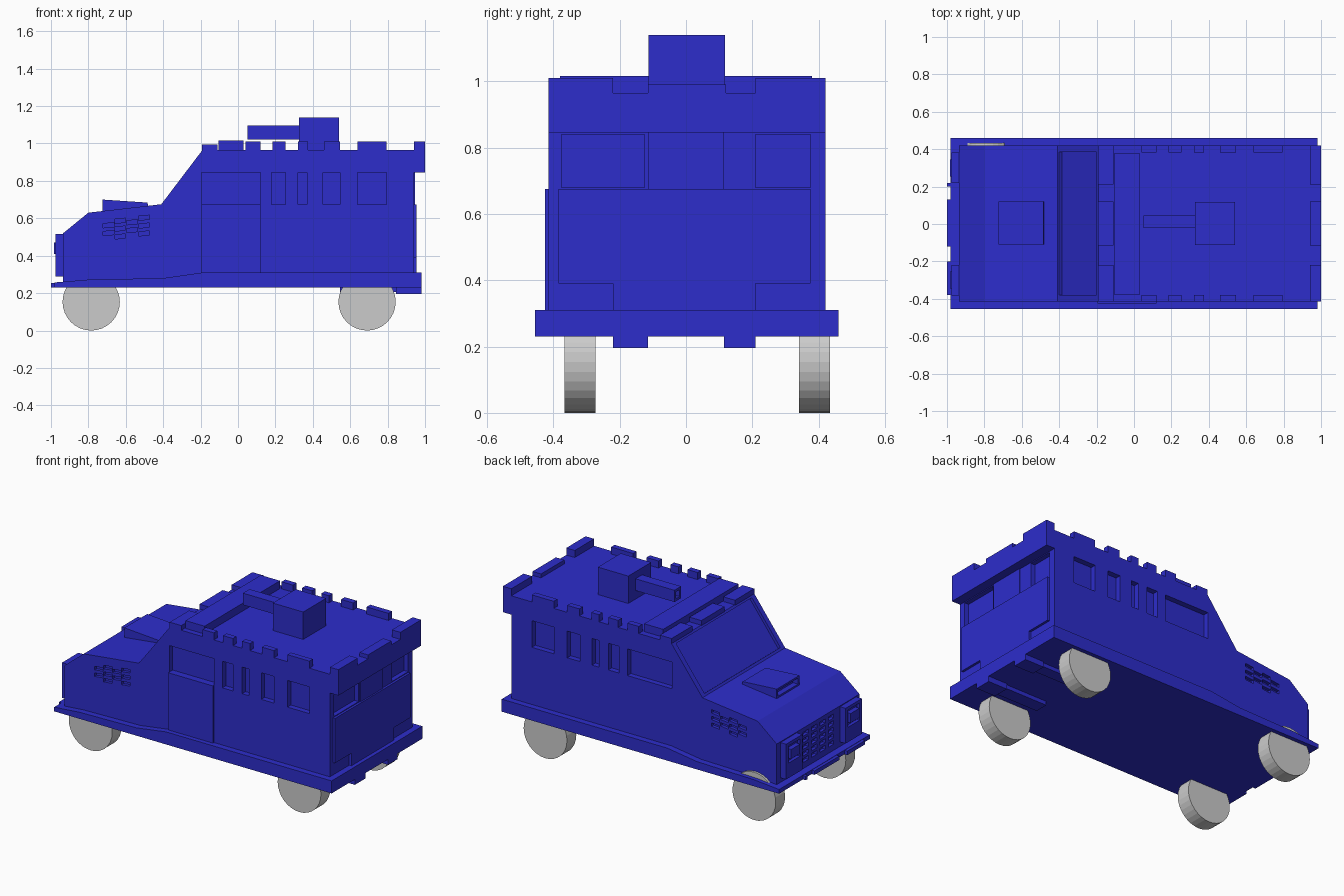
import bpy, bmesh, math
from mathutils import Matrix, Vector

if "Cube" in bpy.data.objects:
    bpy.data.objects.remove(bpy.data.objects["Cube"])


def material(name, rgb):
    m = bpy.data.materials.new(name)
    m.diffuse_color = (*rgb, 1)
    m.use_nodes = True
    m.node_tree.nodes["Principled BSDF"].inputs["Base Color"].default_value = m.diffuse_color
    return m


BLUE = material("blue_paint", (0.026, 0.026, 0.60))
GREY = material("wheel_grey", (0.60, 0.60, 0.60))


def finish(bm, name, mat=BLUE):
    bmesh.ops.recalc_face_normals(bm, faces=bm.faces)
    me = bpy.data.meshes.new(name)
    bm.to_mesh(me)
    bm.free()
    me.materials.append(mat)
    ob = bpy.data.objects.new(name, me)
    bpy.context.collection.objects.link(ob)
    return ob


def add_box(bm, x0, x1, y0, y1, z0, z1):
    size = Matrix.Diagonal((x1 - x0, y1 - y0, z1 - z0, 1))
    mid = Matrix.Translation(((x0 + x1) / 2, (y0 + y1) / 2, (z0 + z1) / 2))
    return bmesh.ops.create_cube(bm, size=1, matrix=mid @ size)["verts"]


def boxes(name, *specs):
    bm = bmesh.new()
    for s in specs:
        add_box(bm, *s)
    return finish(bm, name)


def extrude(name, profile, y0, y1):
    """Extrude an x-z outline from y0 to y1."""
    bm = bmesh.new()
    f = bm.faces.new([bm.verts.new((x, y0, z)) for x, z in profile])
    r = bmesh.ops.extrude_face_region(bm, geom=[f])
    vs = [g for g in r["geom"] if isinstance(g, bmesh.types.BMVert)]
    bmesh.ops.translate(bm, verts=vs, vec=(0, y1 - y0, 0))
    return finish(bm, name)


def cut(target, cutter):
    mod = target.modifiers.new("cut", 'BOOLEAN')
    mod.operation = 'DIFFERENCE'
    mod.solver = 'EXACT'
    mod.object = cutter
    cutter.hide_render = True
    bpy.context.view_layer.objects.active = target
    bpy.ops.object.modifier_apply(modifier=mod.name)
    bpy.data.objects.remove(cutter)


Y0, Y1 = -0.415, 0.42          # body sides
ROOF = 0.965

# Main hull
body = extrude("body", [(-0.935, 0.25), (-0.935, 0.52), (-0.80, 0.63), (-0.41, 0.675),
                        (-0.19, ROOF), (0.94, ROOF), (0.94, 0.25)], Y0, Y1)

# Side window recesses
bm = bmesh.new()
for x0, x1 in [(-0.195, 0.12), (0.18, 0.255), (0.32, 0.37), (0.455, 0.545), (0.64, 0.795)]:
    add_box(bm, x0, x1, Y0 - 0.05, Y0 + 0.035, 0.675, 0.845)
    add_box(bm, x0, x1, Y1 - 0.035, Y1 + 0.05, 0.675, 0.845)

# Staggered side vents, slightly tilted
for col in range(4):
    x = -0.722 + col * 0.0635
    for row in range(2 + (col % 2)):
        z = 0.507 + 0.008 * col + row * 0.042 - 0.026 * (col % 2)
        for y in (Y0, Y1):
            vs = add_box(bm, x, x + 0.058, y - 0.02, y + 0.02, z, z + 0.022)
            for v in vs:
                v.co.z += 0.1 * (v.co.x - x)

# Grille slots
for i in range(4):
    for j in range(5):
        y, z = -0.155 + i * 0.085, 0.30 + j * 0.042
        add_box(bm, -0.98, -0.915, y, y + 0.055, z, z + 0.025)

# Rear window recesses
for y0, y1 in [(-0.375, -0.125), (0.21, 0.375)]:
    add_box(bm, 0.91, 1.0, y0, y1, 0.68, 0.84)
cut(body, finish(bm, "recess_cutter"))

# Windscreen recess, aligned to the sloping front
a, b = Vector((-0.41, 0, 0.675)), Vector((-0.19, 0, 0.965))
along = (b - a).normalized()
rot = Matrix.Rotation(-math.atan2(along.z, along.x), 4, 'Y')
bm = bmesh.new()
half = (b - a).length / 2 - 0.016
add_box(bm, -half, half, -0.38, 0.385, -0.018, 0.05)
bm.transform(Matrix.Translation((a + b) / 2) @ rot)
cut(body, finish(bm, "windscreen_cutter"))

# Lower skirt that rises towards the rear, with a front bumper tongue
extrude("skirt", [(-0.98, 0.23), (-0.98, 0.257), (-0.80, 0.272), (-0.40, 0.28),
                  (-0.19, 0.31), (0.98, 0.31), (0.98, 0.23)], -0.455, 0.46)
for n, (y0, y1) in enumerate([(-0.38, -0.20), (-0.12, 0.13), (0.20, 0.22)]):
    boxes(f"front_bumper_{n}", (-1.0, -0.94, y0, y1, 0.23, 0.255))

# Headlight housings: raised frame with a lamp block inside
for s in (-1, 1):
    c = s * 0.30
    h = boxes("headlight_housing", (-0.975, -0.93, c - 0.082, c + 0.082, 0.29, 0.515))
    cut(h, boxes("lamp_cutter", (-1.0, -0.955, c - 0.06, c + 0.06, 0.385, 0.495)))
    boxes("headlight", (-0.985, -0.95, c - 0.045, c + 0.045, 0.41, 0.47))

# Hood scoop with open front
scoop = extrude("hood_scoop", [(-0.725, 0.62), (-0.725, 0.70), (-0.485, 0.684),
                               (-0.475, 0.65)], -0.11, 0.12)
cut(scoop, boxes("scoop_cutter", (-0.75, -0.69, -0.095, 0.105, 0.65, 0.688)))

# Side door panel
boxes("side_door", (-0.195, 0.12, -0.425, Y0 + 0.01, 0.30, 0.675))

# Rear door panels
boxes("rear_door", (0.93, 0.955, -0.385, 0.375, 0.39, 0.675),
      (0.93, 0.955, -0.22, 0.21, 0.30, 0.39))
boxes("rear_window_pillar", (0.93, 0.945, -0.115, 0.115, 0.675, 0.845))

# Battlements along both roof edges
for x0, x1 in [(0.04, 0.12), (0.185, 0.255), (0.32, 0.375), (0.46, 0.545), (0.64, 0.795)]:
    boxes("side_merlon", (x0, x1, Y0, -0.38, ROOF - 0.01, 1.01),
          (x0, x1, 0.383, Y1, ROOF - 0.01, 1.01))

# Front and rear battlements and overhanging rear parapet
for y0, y1, top in [(Y0, -0.22, 1.01), (-0.115, 0.12, 0.99), (0.21, Y1, 1.01)]:
    boxes("front_merlon", (-0.192, -0.11, y0, y1, ROOF - 0.01, 0.995))
    boxes("rear_merlon", (0.94, 1.0, y0, y1, ROOF - 0.01, top))
boxes("rear_parapet", (0.93, 1.0, Y0, Y1, 0.845, ROOF))
boxes("roof_bar", (-0.105, 0.03, -0.38, 0.38, ROOF - 0.01, 1.015))

# Roof turret and hollow barrel
boxes("turret", (0.325, 0.54, -0.113, 0.118, ROOF - 0.01, 1.14))
barrel = boxes("barrel", (0.05, 0.335, -0.022, 0.045, 1.02, 1.095))
cut(barrel, boxes("bore_cutter", (0.0, 0.12, -0.008, 0.031, 1.035, 1.08)))

# Under-body rails with rear steps
for y0, y1 in [(-0.22, -0.115), (0.115, 0.21)]:
    boxes("under_rail", (0.545, 0.85, y0 + 0.01, y1 - 0.01, 0.205, 0.24))
    boxes("rear_step", (0.845, 0.98, y0, y1, 0.195, 0.24))

# Wheels
for x in (-0.785, 0.69):
    for y in (-0.32, 0.387):
        bm = bmesh.new()
        bmesh.ops.create_cone(bm, cap_ends=True, segments=32, radius1=0.153,
                              radius2=0.153, depth=0.094,
                              matrix=Matrix.Translation((x, y, 0.153)) @
                              Matrix.Rotation(math.pi / 2, 4, 'X'))
        finish(bm, "wheel", GREY)
